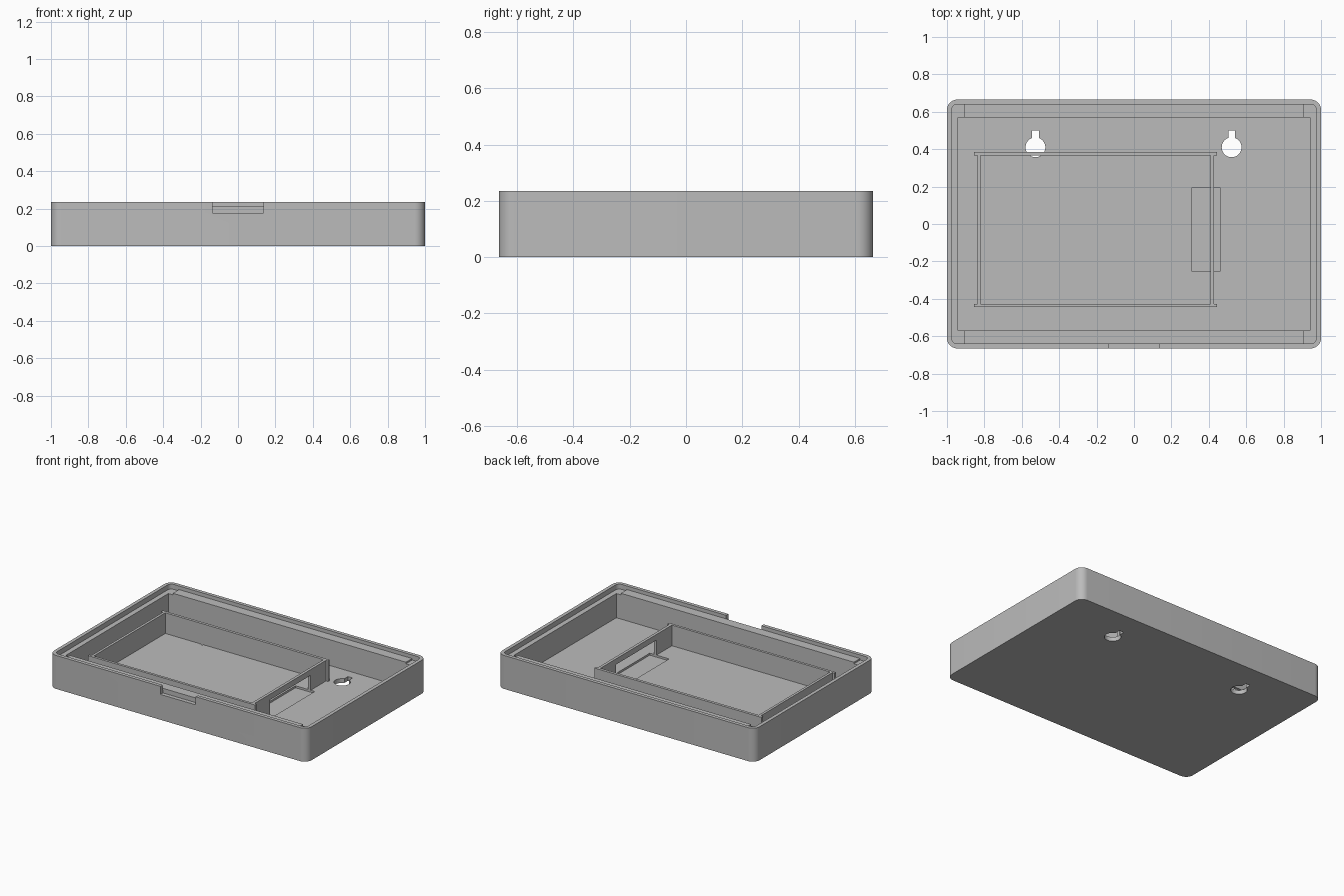
import bpy, bmesh, math

if "Cube" in bpy.data.objects:
    bpy.data.objects.remove(bpy.data.objects["Cube"])

grey = bpy.data.materials.new("plain grey")
grey.diffuse_color = (0.5, 0.5, 0.5, 1)
grey.use_nodes = True
grey.node_tree.nodes["Principled BSDF"].inputs["Base Color"].default_value = grey.diffuse_color


def prism(name, pts, z0, z1):
    """Extrude a flat outline between two heights."""
    bm = bmesh.new()
    face = bm.faces.new([bm.verts.new((x, y, z0)) for x, y in pts])
    top = bmesh.ops.extrude_face_region(bm, geom=[face])["geom"]
    for v in top:
        if isinstance(v, bmesh.types.BMVert):
            v.co.z = z1
    bmesh.ops.recalc_face_normals(bm, faces=bm.faces)
    me = bpy.data.meshes.new(name)
    bm.to_mesh(me)
    bm.free()
    me.materials.append(grey)
    ob = bpy.data.objects.new(name, me)
    bpy.context.collection.objects.link(ob)
    return ob


def box(name, x0, x1, y0, y1, z0, z1):
    return prism(name, [(x0, y0), (x1, y0), (x1, y1), (x0, y1)], z0, z1)


def rounded(hx, hy, r, n=10):
    """Outline of a rectangle with rounded corners."""
    pts = []
    for k, (sx, sy) in enumerate([(1, 1), (-1, 1), (-1, -1), (1, -1)]):
        for i in range(n + 1):
            a = math.pi / 2 * (k + i / n)
            pts.append((sx * (hx - r) + r * math.cos(a), sy * (hy - r) + r * math.sin(a)))
    return pts


def keyhole(cx, cy, r, w, top):
    """Round hole with a narrow slot towards +y."""
    a0 = math.acos(w / r)
    n = 32
    pts = [(cx - w, top), ]
    for i in range(n + 1):
        a = math.pi - a0 + (math.pi + 2 * a0) * i / n
        pts.append((cx + r * math.cos(a), cy + r * math.sin(a)))
    return pts + [(cx + w, top)]


def cut(ob, cutter):
    cutter.hide_render = True
    cutter.hide_viewport = True
    m = ob.modifiers.new("cut", 'BOOLEAN')
    m.operation = 'DIFFERENCE'
    m.solver = 'EXACT'
    m.object = cutter


H, FLOOR, LEDGE = 0.235, 0.03, 0.2

# Tray body with a thin rim, inner ledge and deep cavity
tray = prism("tray", rounded(1, 0.665, 0.055), 0, H)
cut(tray, prism("rim_cutter", rounded(0.975, 0.64, 0.03), LEDGE, 0.4))
cut(tray, box("cavity_cutter", -0.94, 0.94, -0.57, 0.57, FLOOR, 0.41))

# Finger notch in the front rim
cut(tray, box("notch_cutter", -0.137, 0.137, -0.8, -0.637, 0.178, 0.42))

# Wall-hanging keyholes in the floor
for side, cx in (("left", -0.527), ("right", 0.522)):
    cut(tray, prism(side + "_keyhole_cutter", keyhole(cx, 0.41, 0.053, 0.018, 0.5), -0.1, 0.1))

# Shallow cable recess, also opening the frame wall above it
recess = box("recess_cutter", 0.31, 0.46, -0.255, 0.195, 0.016, 0.135)
cut(tray, recess)

# Raised strips on the long ledges
for side, s in (("front", -1), ("back", 1)):
    ys = sorted((s * 0.57, s * 0.638))
    box(side + "_ledge_strip", -0.905, 0.905, *ys, LEDGE - 0.004, 0.211)

# Holding frame inside the tray
T = 0.175
box("frame_back_wall", -0.855, 0.443, 0.365, 0.385, FLOOR - 0.002, T)
box("frame_front_wall", -0.855, 0.443, -0.445, -0.427, FLOOR - 0.002, T)
box("frame_left_wall", -0.838, -0.82, -0.43, 0.37, FLOOR - 0.002, T)
right = box("frame_right_wall", 0.408, 0.428, -0.43, 0.37, FLOOR - 0.002, T)
cut(right, recess)

# Apply the cuts, then smooth the rounded corners only
deps = bpy.context.evaluated_depsgraph_get()
for ob in (tray, right):
    me = bpy.data.meshes.new_from_object(ob.evaluated_get(deps))
    ob.modifiers.clear()
    ob.data = me
for ob in list(bpy.data.objects):
    if ob.hide_render:
        bpy.data.objects.remove(ob)
bpy.ops.object.select_all(action='DESELECT')
tray.select_set(True)
bpy.context.view_layer.objects.active = tray
bpy.ops.object.shade_smooth_by_angle(angle=math.radians(30))
